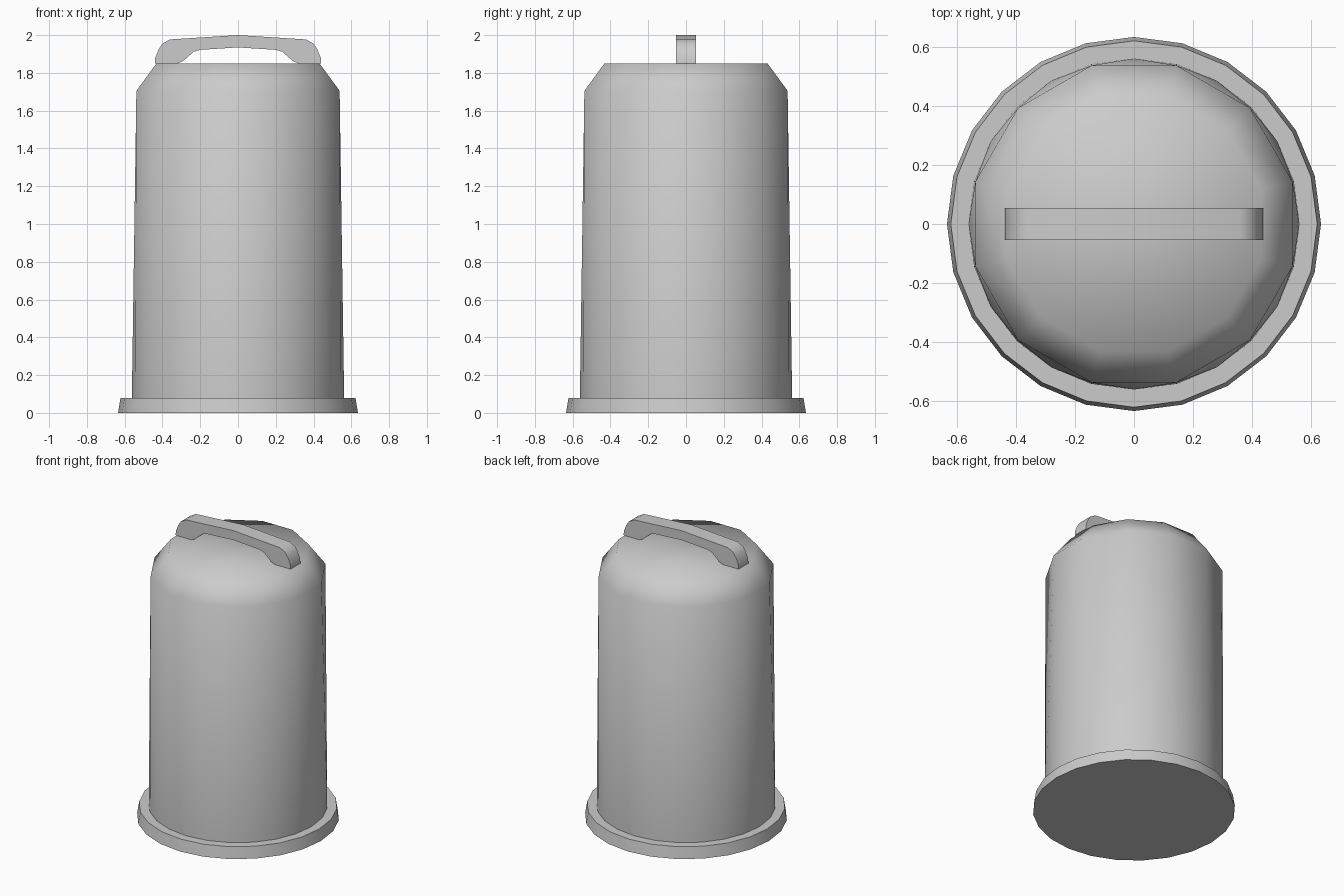
import bpy, bmesh
from math import cos, sin, radians

if "Cube" in bpy.data.objects:
    bpy.data.objects.remove(bpy.data.objects["Cube"])


def finish(name, bm, angle):
    bmesh.ops.recalc_face_normals(bm, faces=bm.faces)
    me = bpy.data.meshes.new(name)
    bm.to_mesh(me)
    bm.free()
    ob = bpy.data.objects.new(name, me)
    bpy.context.collection.objects.link(ob)
    bpy.ops.object.select_all(action='DESELECT')
    ob.select_set(True)
    bpy.context.view_layer.objects.active = ob
    bpy.ops.object.shade_smooth_by_angle(angle=radians(angle))
    return ob


def ring(bm, r, z, n, offset=0):
    step = 360 / n
    return [bm.verts.new((r * cos(radians(offset + i * step)),
                          r * sin(radians(offset + i * step)), z)) for i in range(n)]


def bridge(bm, a, b):
    n = len(a)
    for i in range(n):
        j = (i + 1) % n
        bm.faces.new((a[i], a[j], b[j], b[i]))


# Body with base flange: 24 sides at the bottom, 12 at the shoulder and top
bm = bmesh.new()
base = ring(bm, 0.635, 0, 24)
lip = ring(bm, 0.622, 0.08, 24)
foot = ring(bm, 0.562, 0.08, 24)
shoulder = ring(bm, 0.557, 1.705, 12, 15)
top = ring(bm, 0.447, 1.85, 12, 15)
bm.faces.new(base)
bridge(bm, base, lip)
bridge(bm, lip, foot)
for k in range(12):
    a, b = shoulder[k], shoulder[(k + 1) % 12]
    l, m, r = (foot[(2 * k + 1 + d) % 24] for d in range(3))
    for tri in ((l, m, a), (m, b, a), (m, r, b)):
        bm.faces.new(tri)
bridge(bm, shoulder, top)
bm.faces.new(top)
finish("bin_body", bm, 60)

# Arched carry handle: half profile mirrored, extruded along y
outer = [(0.44, 1.85), (0.438, 1.88), (0.42, 1.925), (0.40, 1.955), (0.36, 1.977)]
inner = [(0.20, 1.922), (0.235, 1.912), (0.265, 1.885), (0.29, 1.863), (0.32, 1.85)]
half = outer + [(0, 2.0)]
profile = (half + [(-x, z) for x, z in reversed(outer)]
           + [(-x, z) for x, z in reversed(inner)] + [(0, 1.935)] + inner)
bm = bmesh.new()
front = [bm.verts.new((x, -0.054, z)) for x, z in profile]
back = [bm.verts.new((x, 0.054, z)) for x, z in profile]
bridge(bm, front, back)
bm.faces.new(front)
bm.faces.new(back)
finish("handle", bm, 40)
